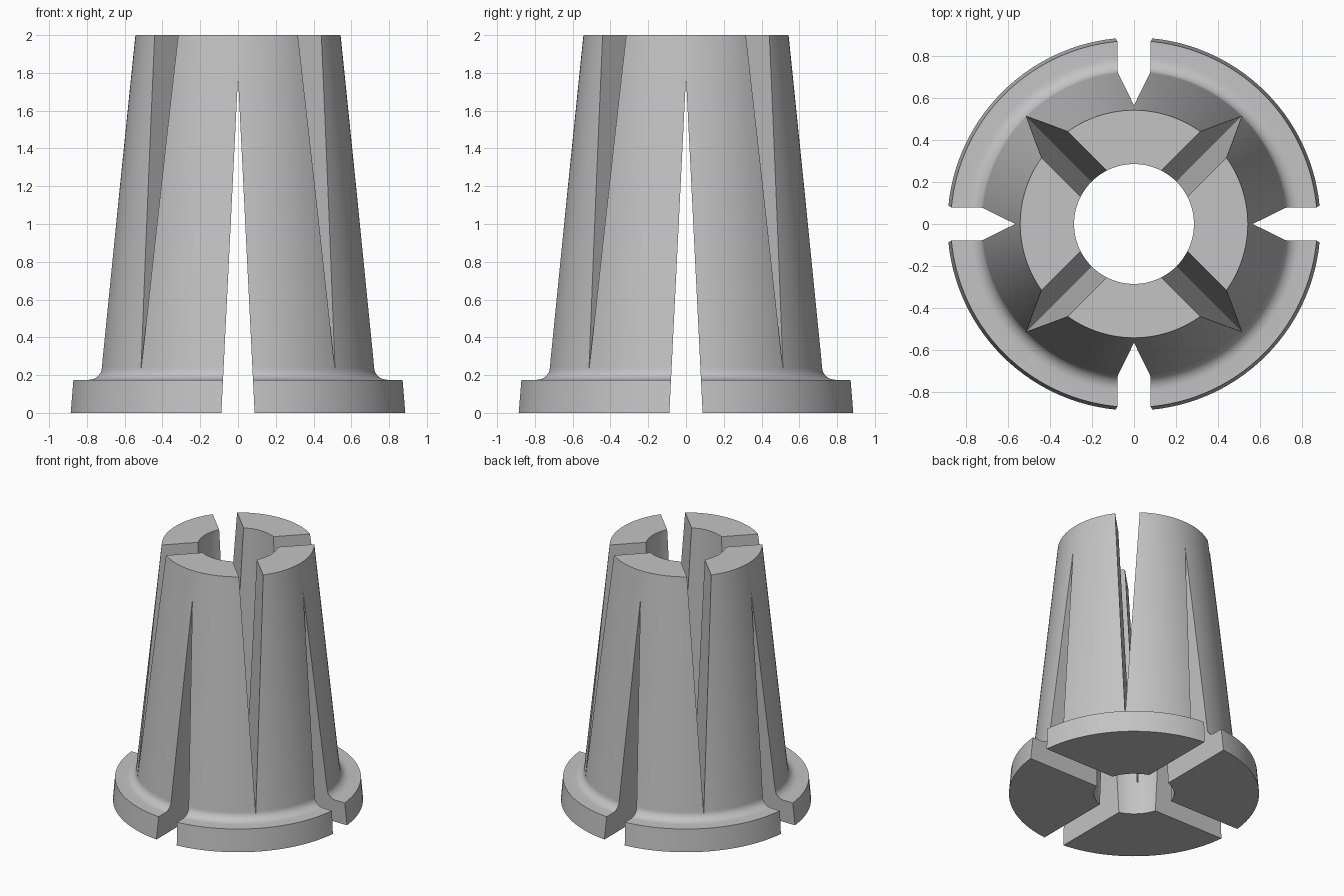
import bpy, bmesh, math
from mathutils import Matrix

cube = bpy.data.objects.get("Cube")
if cube:
    bpy.data.objects.remove(cube, do_unlink=True)

SEGMENTS = 128
HEIGHT = 2.0
SLOT_HALF = 0.088    # half width of a slot at its open end
SLOT_DEPTH = 1.78    # height from open end to the sharp tip

grey = bpy.data.materials.new("steel grey")
grey.use_nodes = True
colour = (0.55, 0.55, 0.55, 1)
grey.diffuse_color = colour
grey.node_tree.nodes["Principled BSDF"].inputs["Base Color"].default_value = colour


def make_object(name, bm):
    bmesh.ops.recalc_face_normals(bm, faces=bm.faces)
    mesh = bpy.data.meshes.new(name)
    bm.to_mesh(mesh)
    bm.free()
    obj = bpy.data.objects.new(name, mesh)
    bpy.context.collection.objects.link(obj)
    mesh.materials.append(grey)
    return obj


def revolve(name, profile):
    """Spin a closed (radius, z) outline around the z axis."""
    bm = bmesh.new()
    rings = []
    for i in range(SEGMENTS):
        a = math.tau * i / SEGMENTS
        rings.append([bm.verts.new((r * math.cos(a), r * math.sin(a), z))
                      for r, z in profile])
    n = len(profile)
    for i, ring in enumerate(rings):
        nxt = rings[(i + 1) % SEGMENTS]
        for j in range(n):
            k = (j + 1) % n
            bm.faces.new((ring[j], nxt[j], nxt[k], ring[k]))
    return make_object(name, bm)


def wedge(name, angle, from_top):
    """Long triangular prism lying across the axis, used to cut a tapering slot."""
    extra = 0.1
    wide = SLOT_HALF * (SLOT_DEPTH + extra) / SLOT_DEPTH
    bm = bmesh.new()
    ends = []
    for x in (-1.5, 1.5):
        outline = [(-wide, -extra), (wide, -extra), (0, SLOT_DEPTH)]
        ends.append([bm.verts.new((x, y, HEIGHT - z if from_top else z))
                     for y, z in outline])
    a, b = ends
    bm.faces.new(a)
    bm.faces.new(b)
    for j in range(3):
        k = (j + 1) % 3
        bm.faces.new((a[j], a[k], b[k], b[j]))
    bm.transform(Matrix.Rotation(math.radians(angle), 4, 'Z'))
    obj = make_object(name, bm)
    obj.hide_render = True
    return obj


# Tapered sleeve with a flange, a rounded shoulder and a straight bore
fillet = []
for i in range(9):
    t = math.radians(90 * i / 8)
    fillet.append((0.797 - 0.072 * math.sin(t), 0.24 - 0.065 * math.cos(t)))
outline = [(0.286, 0), (0.89, 0), (0.875, 0.175)] + fillet + [(0.543, HEIGHT), (0.286, HEIGHT)]
sleeve = revolve("collet_sleeve", outline)

# Slots: two across from below, two diagonal from above
cutters = [wedge("slot_cutter", angle, top)
           for angle, top in ((0, False), (90, False), (45, True), (135, True))]
for cutter in cutters:
    mod = sleeve.modifiers.new("slot", 'BOOLEAN')
    mod.operation = 'DIFFERENCE'
    mod.solver = 'EXACT'
    mod.object = cutter

# Bake the cuts so that the slot edges stay crisp under smooth shading
graph = bpy.context.evaluated_depsgraph_get()
cut_mesh = bpy.data.meshes.new_from_object(sleeve.evaluated_get(graph))
sleeve.modifiers.clear()
sleeve.data = cut_mesh
for cutter in cutters:
    bpy.data.objects.remove(cutter, do_unlink=True)

bpy.ops.object.select_all(action='DESELECT')
sleeve.select_set(True)
bpy.context.view_layer.objects.active = sleeve
bpy.ops.object.shade_smooth_by_angle(angle=math.radians(25))
